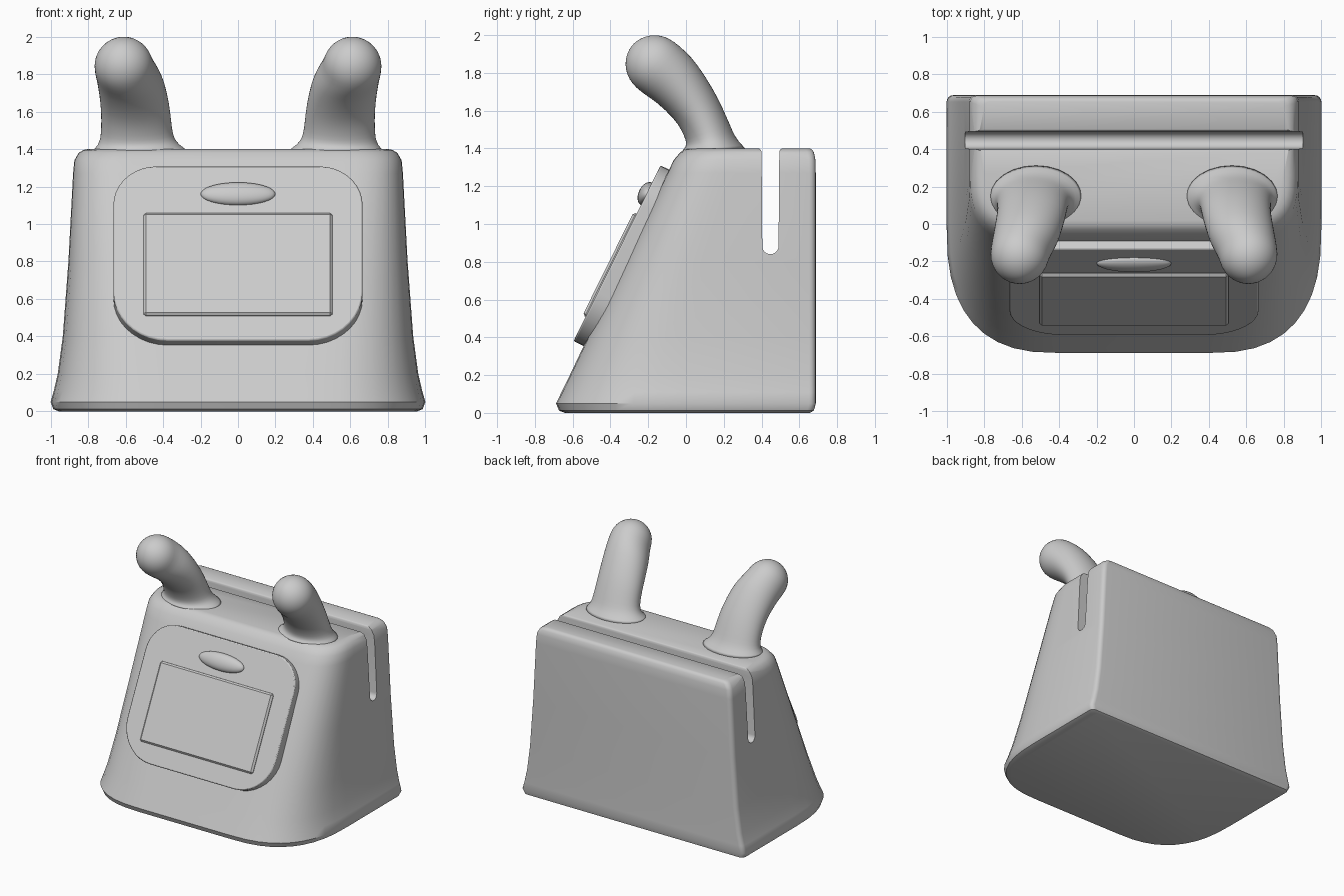
import bpy, bmesh, math
from mathutils import Vector
from math import sin, cos, pi, radians

if "Cube" in bpy.data.objects:
    bpy.data.objects.remove(bpy.data.objects["Cube"])


def make(name, bm):
    bmesh.ops.recalc_face_normals(bm, faces=bm.faces)
    me = bpy.data.meshes.new(name)
    bm.to_mesh(me)
    bm.free()
    ob = bpy.data.objects.new(name, me)
    bpy.context.collection.objects.link(ob)
    return ob


def loft(name, rings):
    bm = bmesh.new()
    vs = [[bm.verts.new(p) for p in r] for r in rings]
    n = len(rings[0])
    for a, b in zip(vs, vs[1:]):
        for i in range(n):
            j = (i + 1) % n
            bm.faces.new((a[i], a[j], b[j], b[i]))
    bm.faces.new(vs[0][::-1])
    bm.faces.new(vs[-1])
    return make(name, bm)


def select(ob):
    bpy.ops.object.select_all(action='DESELECT')
    ob.select_set(True)
    bpy.context.view_layer.objects.active = ob


def smooth(ob, angle=40):
    select(ob)
    bpy.ops.object.shade_smooth_by_angle(angle=radians(angle))


def section(z, w, yf, rx, ry, yb, r=0.035, e=2 / 2.6):
    # wide soft front corners, tight back corners
    half = []
    for i in range(11):
        t = i / 10 * pi / 2
        half.append((w - rx + rx * sin(t) ** e, yf + ry - ry * max(cos(t), 0) ** e, z))
    for i in range(5):
        t = i / 4 * pi / 2
        half.append((w - r + r * cos(t), yb - r + r * sin(t), z))
    return half + [(-x, y, z) for x, y, z in reversed(half)]


# Body: stacked sections from base to rounded top
body = loft("body", [section(*s) for s in (
    (0.0, .955, -.64, .56, .64, .655),
    (.012, .985, -.672, .58, .66, .677),
    (.05, 1.0, -.688, .60, .68, .687),
    (.11, .983, -.659, .58, .66, .687),
    (.2, .962, -.615, .55, .62, .687),
    (.4, .935, -.520, .50, .55, .687),
    (.8, .905, -.325, .42, .42, .687),
    (1.27, .880, -.098, .32, .32, .687),
    (1.34, .873, -.064, .31, .30, .685),
    (1.38, .850, -.030, .30, .28, .677),
    (1.395, .825, -.008, .29, .27, .667),
    (1.4, .80, .02, .28, .25, .655))])

# Slot through the top near the back, with flared mouth
side = [(.043 * sin(t), .883 - .043 * cos(t)) for t in [i * pi / 12 for i in range(1, 7)]]
side += [(.047 + .025 * (1 - cos(t)), 1.378 + .025 * sin(t)) for t in [i * pi / 8 for i in range(5)]]
side += [(.075, 1.5)]
outline = [(0, .84)] + side + [(-y, z) for y, z in reversed(side)]
cutter = loft("slot_cutter", [[(x, .447 + y, z) for y, z in outline] for x in (-1.2, 1.2)])
cutter.hide_render = True
mod = body.modifiers.new("slot", 'BOOLEAN')
mod.operation, mod.solver, mod.object = 'DIFFERENCE', 'EXACT', cutter
select(body)
bpy.ops.object.modifier_apply(modifier="slot")
bpy.data.objects.remove(cutter)
smooth(body)

# Ears: bent tubes with flared foot and round tip
# each ring: x, y, z, half width, half depth, forward tilt
EAR = [(.52, .15, 1.385, .28, .19, 0), (.525, .145, 1.405, .235, .155, 3),
       (.535, .13, 1.44, .205, .132, 10), (.54, .118, 1.48, .193, .125, 18),
       (.543, .088, 1.55, .188, .124, 26), (.548, .045, 1.63, .185, .13, 34),
       (.57, -.05, 1.75, .18, .15, 45), (.59, -.11, 1.80, .171, .158, 49),
       (.61, -.163, 1.843, .16, .16, 50)]


def ear_rings(s):
    rings = []
    x, y, z, a, b, tilt = EAR[-1]
    tip = [(x, y - b * sin(t) * sin(radians(tilt)), z + b * sin(t) * cos(radians(tilt)),
            a * cos(t), b * cos(t), tilt) for t in [radians(d) for d in (20, 40, 58, 74, 86)]]
    for x, y, z, a, b, tilt in EAR + tip:
        f = radians(tilt)
        rings.append([(s * (x + a * cos(q)), y + b * sin(q) * cos(f), z + b * sin(q) * sin(f))
                      for q in [k * pi / 12 for k in range(24)]])
    return rings


for s, nm in ((1, "right_ear"), (-1, "left_ear")):
    ear = loft(nm, ear_rings(s))
    sub = ear.modifiers.new("subdivision", 'SUBSURF')
    sub.levels = sub.render_levels = 1
    smooth(ear, 80)

# Sloped face parts share one tilted frame on the panel's front plane
TILT = math.atan(.495)


def place(ob, z, out=0.0):
    y = -.365 + (z - .845) * .495
    ob.rotation_euler.x = -TILT
    ob.location = Vector((0, y, z)) + out * Vector((0, -cos(TILT), sin(TILT)))


def bevel(ob, width, seg):
    m = ob.modifiers.new("bevel", 'BEVEL')
    m.width, m.segments, m.limit_method, m.angle_limit = width, seg, 'ANGLE', radians(50)


# Face panel: rounded plate set into the slope
half = []
for cz, r, start in ((-.519, .29, -90), (.519, .23, 0)):
    for i in range(10):
        t = radians(start + i * 10)
        c = cz + r if cz < 0 else cz - r
        half.append((.665 - r + r * cos(t), c + r * sin(t)))
pts = half + [(-x, z) for x, z in reversed(half)]
panel = loft("face_panel", [[(x, y, z) for x, z in pts] for y in (0, .13)])
place(panel, .845)
bevel(panel, .008, 2)
smooth(panel)

# Screen: thin chamfered plate
bm = bmesh.new()
bmesh.ops.create_cube(bm, size=1)
bmesh.ops.scale(bm, vec=(1.01, .06, .61), verts=bm.verts)
screen = make("screen", bm)
place(screen, .782, -.012)
bevel(screen, .013, 1)

# Oval button above the screen
bm = bmesh.new()
bmesh.ops.create_uvsphere(bm, u_segments=32, v_segments=16, radius=1)
bmesh.ops.scale(bm, vec=(.2, .042, .066), verts=bm.verts)
button = make("oval_button", bm)
place(button, 1.16)
smooth(button, 60)
